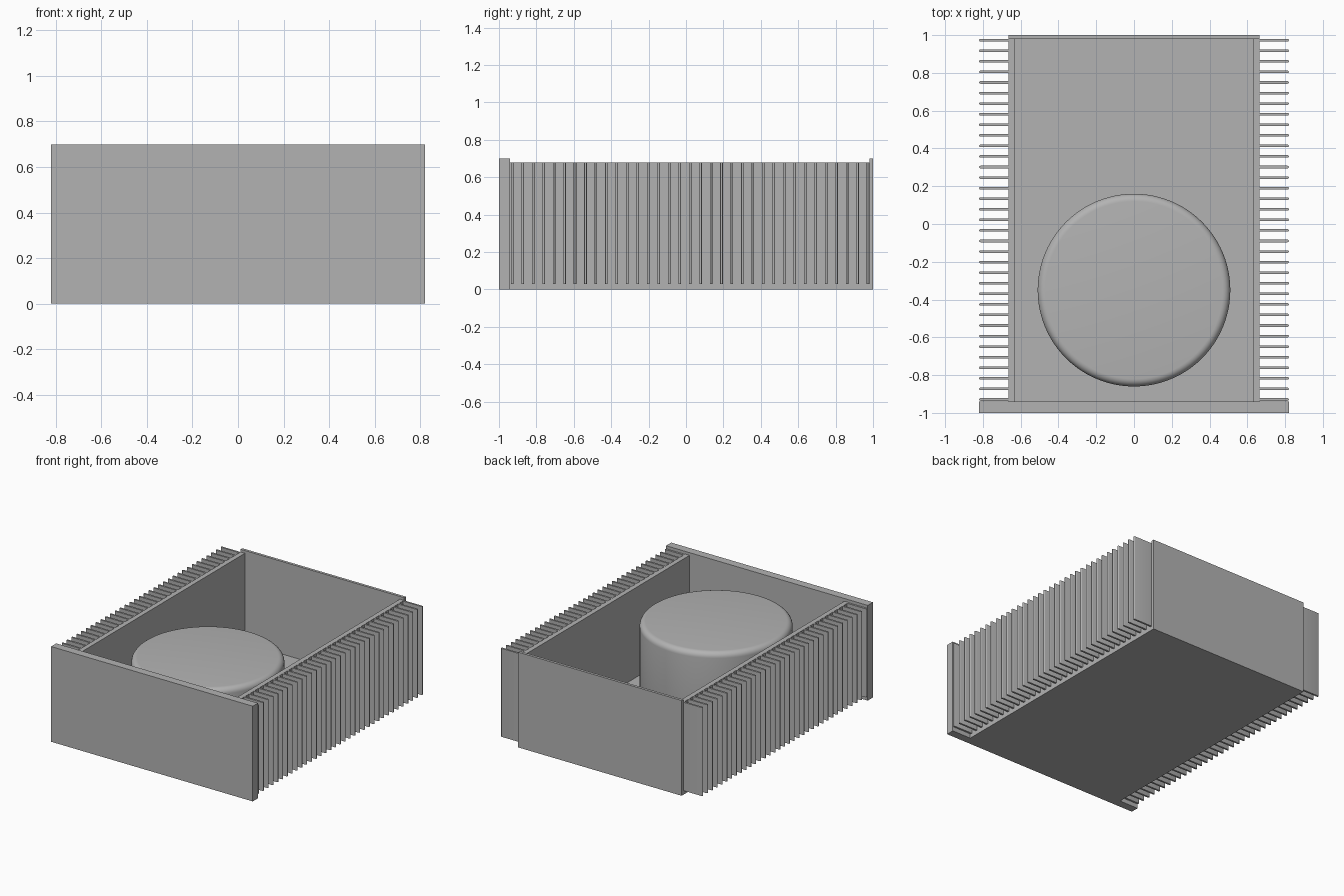
import bpy, bmesh, math

if "Cube" in bpy.data.objects:
    bpy.data.objects.remove(bpy.data.objects["Cube"], do_unlink=True)

GREY = (0.45, 0.45, 0.45, 1.0)
metal = bpy.data.materials.new("grey metal")
metal.use_nodes = True
metal.diffuse_color = GREY
metal.node_tree.nodes["Principled BSDF"].inputs["Base Color"].default_value = GREY


def make_object(name, bm):
    bmesh.ops.recalc_face_normals(bm, faces=bm.faces)
    mesh = bpy.data.meshes.new(name)
    bm.to_mesh(mesh)
    bm.free()
    mesh.materials.append(metal)
    obj = bpy.data.objects.new(name, mesh)
    bpy.context.collection.objects.link(obj)
    return obj


def smooth(obj):
    bpy.ops.object.select_all(action='DESELECT')
    obj.select_set(True)
    bpy.context.view_layer.objects.active = obj
    bpy.ops.object.shade_smooth_by_angle(angle=math.radians(35))


def box(name, x, y, z):
    """Box from (min, max) ranges on each axis."""
    bm = bmesh.new()
    bmesh.ops.create_cube(bm, size=1)
    for v in bm.verts:
        for i, (lo, hi) in enumerate((x, y, z)):
            v.co[i] = hi if v.co[i] > 0 else lo
    return make_object(name, bm)


# Case dimensions
FRONT, BACK = -0.94, 0.98        # inner faces of the end panels
INNER, OUTER, TIP = 0.63, 0.665, 0.82
PANEL_TOP, WALL_TOP = 0.70, 0.68

# Case panels
box("front_panel", (-TIP, TIP), (-1, FRONT), (0, PANEL_TOP))
box("back_panel", (-OUTER, OUTER), (BACK, 1), (0, PANEL_TOP))
box("floor_plate", (-INNER, INNER), (FRONT, BACK), (0, 0.02))

# Heat sinks: a side wall with a row of round-tipped fins
FIN_COUNT, FIN_FIRST, FIN_LAST = 35, -0.929, 0.973
FIN_HALF, FIN_BOTTOM = 0.0068, 0.03


def fins(name, side):
    bm = bmesh.new()
    step = (FIN_LAST - FIN_FIRST) / (FIN_COUNT - 1)
    for n in range(FIN_COUNT):
        y = FIN_FIRST + n * step
        outline = [(OUTER - 0.002, y - FIN_HALF)]
        for k in range(7):
            a = -math.pi / 2 + math.pi * k / 6
            outline.append((TIP - FIN_HALF + FIN_HALF * math.cos(a),
                            y + FIN_HALF * math.sin(a)))
        outline.append((OUTER - 0.002, y + FIN_HALF))
        face = bm.faces.new([bm.verts.new((side * px, py, FIN_BOTTOM))
                             for px, py in outline])
        ext = bmesh.ops.extrude_face_region(bm, geom=[face])["geom"]
        top = [g for g in ext if isinstance(g, bmesh.types.BMVert)]
        bmesh.ops.translate(bm, verts=top, vec=(0, 0, WALL_TOP - FIN_BOTTOM))
    smooth(make_object(name, bm))


for label, side in (("left", 1), ("right", -1)):
    box(label + "_wall", sorted((side * INNER, side * OUTER)),
        (FRONT, BACK), (0, WALL_TOP))
    fins(label + "_fins", side)

# Round transformer can with rounded rims
RADIUS, ROUND, CAN_BOTTOM, CAN_TOP = 0.51, 0.04, 0.02, 0.595
profile = [(0, CAN_BOTTOM)]
for zc, start in ((CAN_BOTTOM + ROUND, -90), (CAN_TOP - ROUND, 0)):
    for k in range(7):
        a = math.radians(start + 15 * k)
        profile.append((RADIUS - ROUND + ROUND * math.cos(a),
                        zc + ROUND * math.sin(a)))
profile.append((0, CAN_TOP))

bm = bmesh.new()
points = [bm.verts.new((r, 0, z)) for r, z in profile]
edges = [bm.edges.new(pair) for pair in zip(points, points[1:])]
bmesh.ops.spin(bm, geom=points + edges, cent=(0, 0, 0), axis=(0, 0, 1),
               angle=math.tau, steps=96, use_duplicate=False)
bmesh.ops.remove_doubles(bm, verts=bm.verts, dist=1e-5)
bmesh.ops.translate(bm, verts=bm.verts, vec=(0, -0.35, 0))
smooth(make_object("transformer_can", bm))
